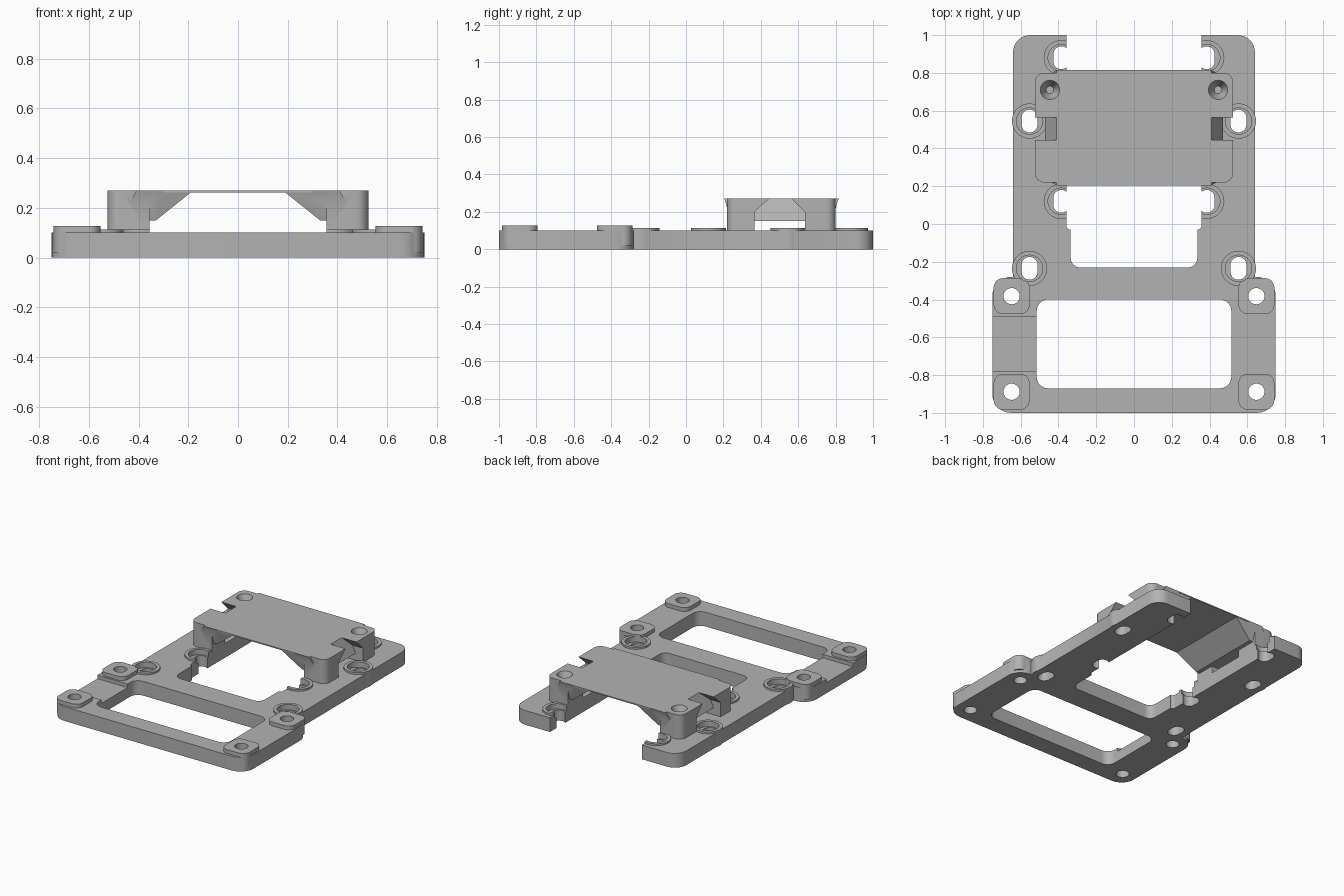
import bpy, bmesh
from math import sin, cos, pi

cube = bpy.data.objects.get("Cube")
if cube:
    bpy.data.objects.remove(cube, do_unlink=True)

grey = bpy.data.materials.new("plain_grey")
grey.use_nodes = True
COLOUR = (0.45, 0.45, 0.45, 1)
grey.diffuse_color = COLOUR
grey.node_tree.nodes["Principled BSDF"].inputs["Base Color"].default_value = COLOUR


def loft(name, lower, upper):
    """Closed solid between two matching loops of 3D points."""
    bm = bmesh.new()
    a = [bm.verts.new(p) for p in lower]
    b = [bm.verts.new(p) for p in upper]
    n = len(a)
    bm.faces.new(a[::-1])
    bm.faces.new(b)
    for i in range(n):
        j = (i + 1) % n
        bm.faces.new((a[i], a[j], b[j], b[i]))
    bmesh.ops.recalc_face_normals(bm, faces=bm.faces)
    mesh = bpy.data.meshes.new(name)
    bm.to_mesh(mesh)
    bm.free()
    mesh.materials.append(grey)
    ob = bpy.data.objects.new(name, mesh)
    bpy.context.scene.collection.objects.link(ob)
    return ob


def prism(name, outline, z0, z1):
    return loft(name, [(x, y, z0) for x, y in outline], [(x, y, z1) for x, y in outline])


def rounded(x0, x1, y0, y1, r, steps=8):
    """Rectangle outline with rounded corners."""
    corners = [(x1 - r, y1 - r), (x0 + r, y1 - r), (x0 + r, y0 + r), (x1 - r, y0 + r)]
    return [(cx + r * cos((k + i / steps) * pi / 2), cy + r * sin((k + i / steps) * pi / 2))
            for k, (cx, cy) in enumerate(corners) for i in range(steps + 1)]


def box(x0, x1, y0, y1):
    return [(x0, y0), (x1, y0), (x1, y1), (x0, y1)]


def circle(x, y, r, n=40):
    return [(x + r * cos(2 * pi * i / n), y + r * sin(2 * pi * i / n)) for i in range(n)]


def combine(ob, tool, operation):
    """Apply a boolean and discard the tool."""
    mod = ob.modifiers.new("combine", 'BOOLEAN')
    mod.operation, mod.object, mod.solver = operation, tool, 'EXACT'
    bpy.context.view_layer.update()
    mesh = bpy.data.meshes.new_from_object(ob.evaluated_get(bpy.context.evaluated_depsgraph_get()))
    ob.modifiers.clear()
    ob.data = mesh
    bpy.data.objects.remove(tool, do_unlink=True)


def add(ob, tool):
    combine(ob, tool, 'UNION')


def cut(ob, tool):
    combine(ob, tool, 'DIFFERENCE')


TOP = 0.1
PADS = [(s * 0.648, y) for s in (-1, 1) for y in (-0.382, -0.888)]
BOSSES = [(s * x, y) for s in (-1, 1)
          for x, y in ((0.553, -0.235), (0.553, 0.545), (0.385, 0.12), (0.385, 0.88))]

# Base plate: wide front frame and narrower rear frame
plate = prism("base_plate", rounded(-0.64, 0.64, -0.5, 1, 0.09), 0, TOP)
add(plate, prism("front_frame", rounded(-0.75, 0.75, -1, -0.28, 0.1), 0, TOP))

# Raised screw pads and round bosses
for x, y in PADS:
    add(plate, prism("pad", rounded(x - 0.095, x + 0.095, y - 0.095, y + 0.095, 0.05), 0.02, 0.127))
for x, y in BOSSES:
    add(plate, prism("boss", circle(x, y, 0.093), 0, 0.113))

# Counterbores, slots and pad holes
for x, y in BOSSES:
    cut(plate, prism("counterbore", circle(x, y, 0.07), 0.075, 0.2))
    cut(plate, prism("slot", rounded(x - 0.042, x + 0.042, y - 0.06, y + 0.06, 0.041), -0.1, 0.2))
for x, y in PADS:
    cut(plate, prism("pad_hole", circle(x, y, 0.043), -0.1, 0.2))

# Windows through the plate, open at the rear
cut(plate, prism("front_window", rounded(-0.515, 0.515, -0.87, -0.4, 0.06), -0.1, 0.2))
cut(plate, prism("rear_window", rounded(-0.335, 0.335, -0.23, 0.3, 0.05), -0.1, 0.2))
cut(plate, prism("rear_opening", rounded(-0.357, 0.357, -0.03, 1.2, 0.02), -0.1, 0.2))

# Shallow recess across the right strip
cut(plate, prism("strip_recess", box(-0.8, -0.5, -0.78, -0.49), 0.075, 0.2))

# Bridge: thin top sheet joined to two legs
HIGH = 0.27
bridge = prism("bridge", box(-0.3, 0.3, 0.205, 0.815), HIGH - 0.008, HIGH)
gap = [(0.365, 0.05), (0.635, 0.05), (0.635, 0.2), (0.555, 0.28), (0.455, 0.28), (0.365, 0.2)]
for s in (-1, 1):
    leg = prism("leg", rounded(0.25, 0.525, 0.22, 0.8, 0.05), TOP, HIGH)
    cut(leg, prism("inner_trim", box(0.2, 0.357, 0.1, 0.9), 0, 0.4))
    cut(leg, loft("side_gap", [(0.2, y, z) for y, z in gap], [(0.7, y, z) for y, z in gap]))
    # Sloped web that carries the sheet
    add(leg, loft("web", [(x, y, 0.15) for x, y in box(0.33, 0.47, 0.24, 0.78)],
                  [(x, y, HIGH) for x, y in box(0.18, 0.41, 0.205, 0.815)]))
    # Countersunk blind hole
    cut(leg, loft("countersink", [(x, y, 0.19) for x, y in circle(0.445, 0.71, 0.02)],
                  [(x, y, 0.28) for x, y in circle(0.445, 0.71, 0.055)]))
    if s < 0:
        for v in leg.data.vertices:
            v.co.x = -v.co.x
        leg.data.flip_normals()
    add(bridge, leg)

# Smooth the round walls and keep the edges sharp
bpy.ops.object.select_all(action='DESELECT')
for ob in (plate, bridge):
    ob.select_set(True)
bpy.context.view_layer.objects.active = plate
bpy.ops.object.shade_smooth_by_angle(angle=0.5)
